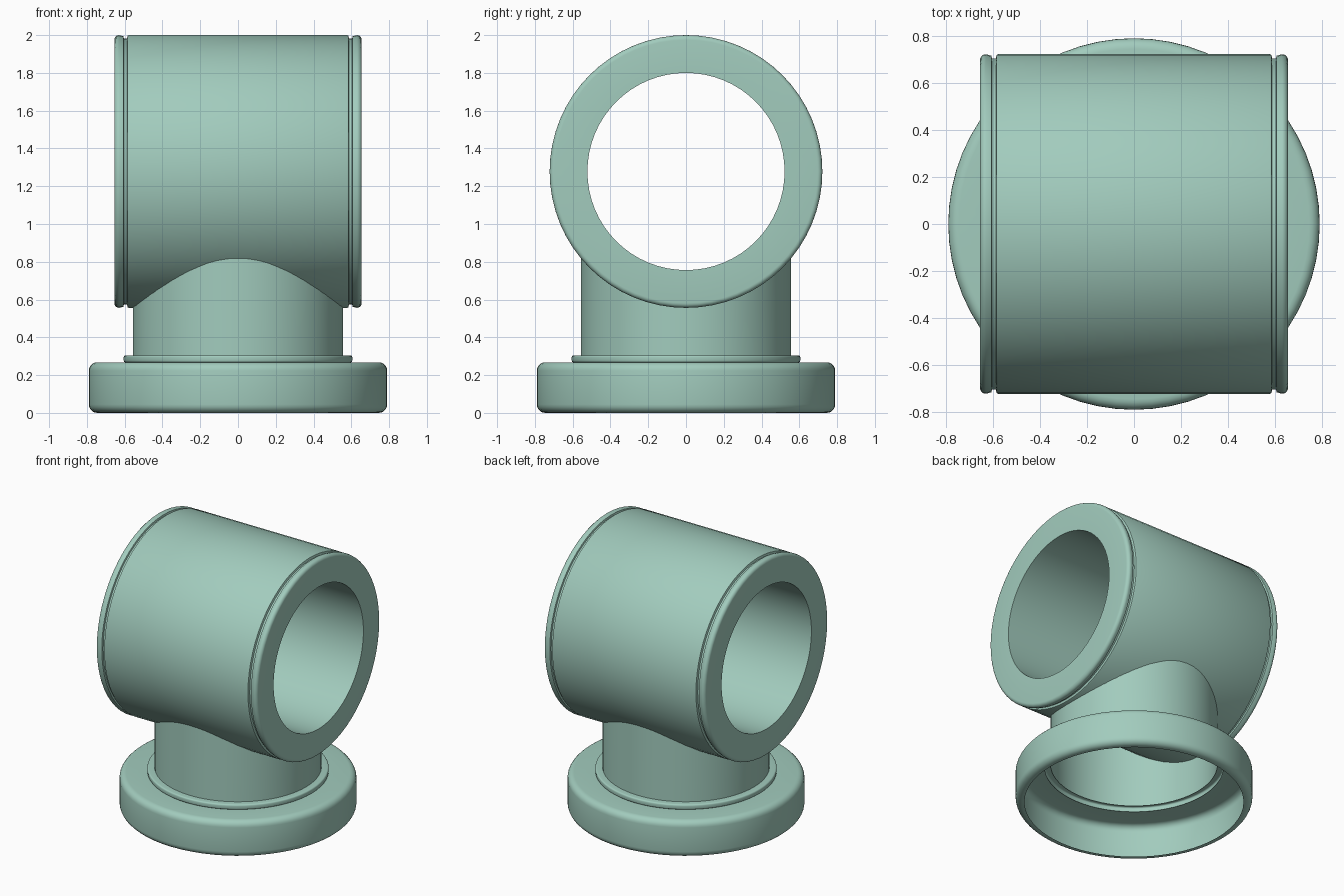
import bpy, bmesh, math

if "Cube" in bpy.data.objects:
    bpy.data.objects.remove(bpy.data.objects["Cube"])

SEG = 64
TUBE_Z, TUBE_R, BORE_R, HALF = 1.278, 0.722, 0.522, 0.655

mint = bpy.data.materials.new("mint")
mint.diffuse_color = (0.36, 0.60, 0.51, 1)
mint.use_nodes = True
mint.node_tree.nodes["Principled BSDF"].inputs["Base Color"].default_value = mint.diffuse_color


def arc(cr, cz, rad, a0, a1, n=5):
    """Points of a rounded corner as (radius, height)."""
    return [(cr + rad * math.cos(math.radians(a0 + (a1 - a0) * i / n)),
             cz + rad * math.sin(math.radians(a0 + (a1 - a0) * i / n))) for i in range(n + 1)]


def lathe(name, profile, place, closed=False):
    """Revolve (radius, height) points; place() maps radius, angle, height to space."""
    bm = bmesh.new()
    rings = [[bm.verts.new(place(r, 2 * math.pi * i / SEG, h)) for i in range(SEG)]
             for r, h in profile]
    if closed:
        rings.append(rings[0])
    for a, b in zip(rings, rings[1:]):
        for i in range(SEG):
            j = (i + 1) % SEG
            bm.faces.new((a[i], a[j], b[j], b[i]))
    mesh = bpy.data.meshes.new(name)
    bm.to_mesh(mesh)
    bm.free()
    obj = bpy.data.objects.new(name, mesh)
    obj.data.materials.append(mint)
    bpy.context.collection.objects.link(obj)
    bpy.ops.object.select_all(action='DESELECT')
    bpy.context.view_layer.objects.active = obj
    obj.select_set(True)
    bpy.ops.object.shade_smooth_by_angle(angle=math.radians(35))
    return obj


def upright(r, a, h):
    return (r * math.cos(a), r * math.sin(a), h)


def sideways(r, a, h):
    return (h, r * math.cos(a), TUBE_Z + r * math.sin(a))


def stem_place(r, a, h):
    # the top ring follows the underside of the tube, inside its wall
    x, y, z = upright(r, a, h)
    if h > 0.5:
        z = TUBE_Z - math.sqrt((TUBE_R - 0.02) ** 2 - y * y)
    return (x, y, z)


# horizontal tube: right half of the outer profile, mirrored to the left
right = [(TUBE_R, 0.578), (TUBE_R - 0.003, 0.584), (TUBE_R - 0.018, 0.588),
         (TUBE_R - 0.018, 0.604), (TUBE_R - 0.006, 0.607)]
right += arc(TUBE_R - 0.025, HALF - 0.025, 0.025, 0, 90)
right += [(BORE_R, HALF)]
left = [(r, -h) for r, h in reversed(right)]
lathe("horizontal_tube", left + right, sideways, closed=True)

# hollow neck
lathe("neck", [(0.557, 0.29), (0.557, 0.6)], stem_place)

# collar ring and open-bottomed base flange
collar = (arc(0.595, 0.277, 0.01, -90, 0, 3) + arc(0.595, 0.295, 0.01, 0, 90, 3)
          + [(0.557, 0.305)])
flange = [(0.73, 0.0)] + arc(0.745, 0.045, 0.045, -90, 0) + arc(0.745, 0.223, 0.045, 0, 90)
lathe("base_flange", flange + [(0.595, 0.268)] + collar, upright)
